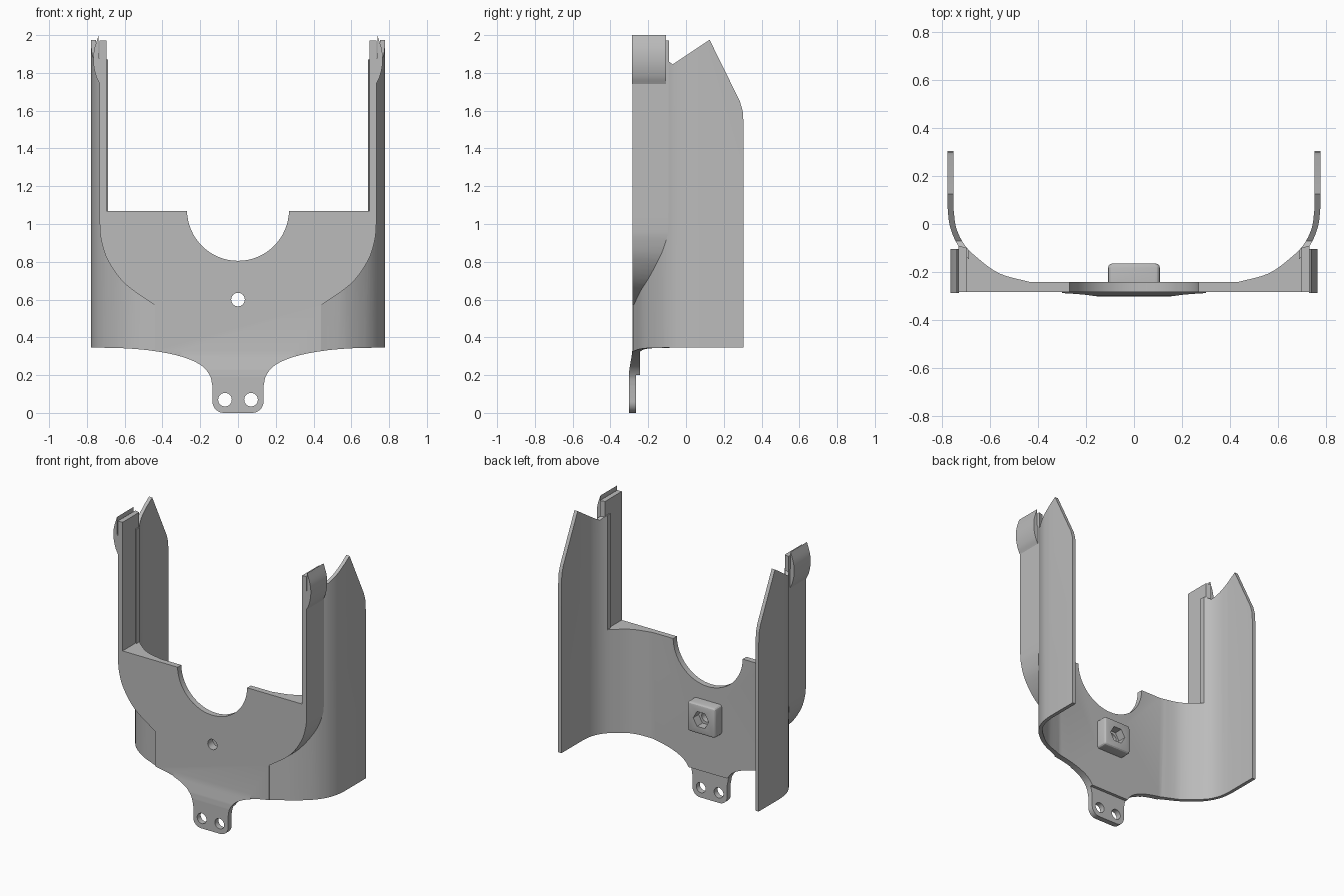
import bpy, bmesh, math
from mathutils import Vector

cube = bpy.data.objects.get("Cube")
if cube:
    bpy.data.objects.remove(cube, do_unlink=True)

# One plain grey plastic
grey = bpy.data.materials.new("light_grey_plastic")
grey.use_nodes = True
colour = (0.5, 0.5, 0.5, 1)
grey.diffuse_color = colour
grey.node_tree.nodes["Principled BSDF"].inputs["Base Color"].default_value = colour


def prism(name, pts, axis, lo, hi):
    """Extrude a 2D outline along an axis; outline axes are the other two in order."""
    place = {"x": lambda a, b, h: (h, a, b),
             "y": lambda a, b, h: (a, h, b),
             "z": lambda a, b, h: (a, b, h)}[axis]
    bm = bmesh.new()
    face = bm.faces.new([bm.verts.new(place(a, b, lo)) for a, b in pts])
    top = bmesh.ops.extrude_face_region(bm, geom=[face])
    shift = Vector(place(0, 0, hi - lo))
    bmesh.ops.translate(bm, vec=shift,
                        verts=[v for v in top["geom"] if isinstance(v, bmesh.types.BMVert)])
    bmesh.ops.recalc_face_normals(bm, faces=bm.faces)
    mesh = bpy.data.meshes.new(name)
    bm.to_mesh(mesh)
    bm.free()
    mesh.materials.append(grey)
    obj = bpy.data.objects.new(name, mesh)
    bpy.context.collection.objects.link(obj)
    return obj


def select(obj):
    bpy.ops.object.select_all(action="DESELECT")
    obj.select_set(True)
    bpy.context.view_layer.objects.active = obj


def combine(obj, other, operation):
    mod = obj.modifiers.new("boolean", "BOOLEAN")
    mod.operation, mod.object, mod.solver = operation, other, "EXACT"
    select(obj)
    bpy.ops.object.modifier_apply(modifier=mod.name)
    bpy.data.objects.remove(other, do_unlink=True)


def spline(pts, steps=5):
    """Smooth curve through the given points."""
    p = [Vector(q) for q in pts]
    p = [2 * p[0] - p[1]] + p + [2 * p[-1] - p[-2]]
    out = []
    for a, b, c, d in zip(p, p[1:], p[2:], p[3:]):
        for i in range(steps):
            t = i / steps
            out.append(tuple(b + (c - a) * t / 2 + (2 * a - 5 * b + 4 * c - d) * t * t / 2
                             + (3 * b - a - 3 * c + d) * t ** 3 / 2))
    return out + [tuple(pts[-1])]


def mirror(half):
    """Close an outline by reflecting it in the first coordinate."""
    return half + [(-a, b) for a, b in reversed(half)]


def ring(cx, cz, r, n=32):
    return [(cx + r * math.cos(i * math.tau / n), cz + r * math.sin(i * math.tau / n))
            for i in range(n)]


FRONT, BACK = -0.284, -0.243

# Curved wall: a U in plan
outer = [(0.778, 0.305)] + spline([(0.778, 0.07), (0.768, -0.01), (0.735, -0.088),
                                   (0.675, -0.16), (0.57, -0.232), (0.44, -0.277)])
inner = [(0.753, 0.305)] + spline([(0.753, 0.06), (0.742, -0.015), (0.71, -0.083),
                                   (0.655, -0.14), (0.56, -0.207), (0.43, BACK)])
u_plan = (outer + [(-a, b) for a, b in reversed(outer)]
          + [(-a, b) for a, b in inner] + inner[::-1])
body = prism("bracket_body", u_plan, "z", 0.1, 1.99)

# Slanted top and back edge of the side walls
side = [(-0.4, 0.05), (0.305, 0.05), (0.305, 1.53), (0.3, 1.6), (0.285, 1.65),
        (0.125, 1.975), (-0.07, 1.845), (-0.105, 1.87), (-0.4, 1.88)]
combine(body, prism("side_outline", side, "x", -1, 1), "INTERSECT")

# Flat front plate, filled back to the curved wall
corner = spline([(0.732, 1.0), (0.725, 0.92), (0.69, 0.81), (0.6, 0.685), (0.44, 0.57)])
plate = prism("front_plate", mirror([(0.732, 1.07)] + corner + [(0.44, 0.15)]),
              "y", FRONT, 0.1)
middle = [((a + c) / 2, (b + d) / 2) for (a, b), (c, d) in zip(outer, inner)][1:]
fill_plan = mirror([(0.9, FRONT - 0.01), (0.9, 0.07)] + middle)
combine(plate, prism("fill_plan", fill_plan, "z", 0, 2), "INTERSECT")
combine(body, plate, "UNION")

# Opening between the arms, round neck cut-out
opening = [(-0.688, 1.07), (0.688, 1.07), (0.688, 2.2), (-0.688, 2.2)]
combine(body, prism("arm_opening", opening, "y", -0.5, 0.5), "DIFFERENCE")
combine(body, prism("neck_cut", ring(0, 1.075, 0.27, 64), "y", -0.5, 0.5), "DIFFERENCE")

# Arched lower edge flowing into the tab
arch = spline([(0.79, 0.346), (0.6, 0.342), (0.44, 0.327), (0.3, 0.298),
               (0.2, 0.255), (0.15, 0.2), (0.135, 0.14)])
upper = mirror([(0.9, 2.1), (0.9, 0.346)] + [q for q in arch if q[1] > 0.195])
combine(body, prism("lower_edge", upper, "y", -0.5, 0.5), "INTERSECT")

# Mounting tab with rounded corners and two holes
round_corner = [(0.075 + 0.06 * math.cos(a), 0.06 - 0.06 * math.sin(a))
                for a in [i * math.pi / 16 for i in range(9)]]
tab_outline = mirror([(0.3, 0.34)] + [q for q in arch if q[0] <= 0.301] + round_corner)
tab = prism("mounting_tab", tab_outline, "y", -0.4, 0)
tab_side = [(-0.303, -0.1), (-0.303, 0.19), (-0.3, 0.23), (-0.288, 0.3), (-0.2835, 0.335),
            (-0.26, 0.335), (-0.264, 0.2), (-0.264, -0.1)]
combine(tab, prism("tab_bend", tab_side, "x", -1, 1), "INTERSECT")
for s in (-1, 1):
    combine(tab, prism("tab_hole", ring(s * 0.069, 0.07, 0.036), "y", -0.5, 0), "DIFFERENCE")
combine(body, tab, "UNION")

# Nut housing on the back, with bevelled rim, hex pocket and bolt hole
housing = prism("nut_housing", mirror([(0.108, 0.705), (0.108, 0.495)]), "y", -0.27, -0.165)
bm = bmesh.new()
bm.from_mesh(housing.data)
edges = [e for e in bm.edges if max(v.co.y for v in e.verts) > -0.2]
bmesh.ops.bevel(bm, geom=edges, offset=0.018, segments=3, profile=0.5, affect="EDGES")
bm.to_mesh(housing.data)
bm.free()
combine(body, housing, "UNION")
combine(body, prism("hex_pocket", ring(0, 0.6, 0.06, 6), "y", -0.225, 0), "DIFFERENCE")
combine(body, prism("bolt_hole", ring(0, 0.6, 0.036), "y", -0.5, 0), "DIFFERENCE")

# Corner posts and outward snap clips on each arm
clip_curve = spline([(0.731, 1.74), (0.752, 1.785), (0.765, 1.85), (0.762, 1.92), (0.738, 2.0)])
parts = [body]
for s, word in ((1, "left"), (-1, "right")):
    post = [(s * 0.697, FRONT), (s * 0.732, FRONT), (s * 0.732, -0.09), (s * 0.697, -0.1)]
    parts.append(prism(word + "_post", post, "z", 1.0, 1.972))
    clip = [(s * a, b) for a, b in clip_curve + [(0.737, 1.88), (0.731, 1.87)]]
    parts.append(prism(word + "_clip", clip, "y", -0.287, -0.105))

for obj in parts:
    select(obj)
    bpy.ops.object.shade_smooth_by_angle(angle=math.radians(25))
